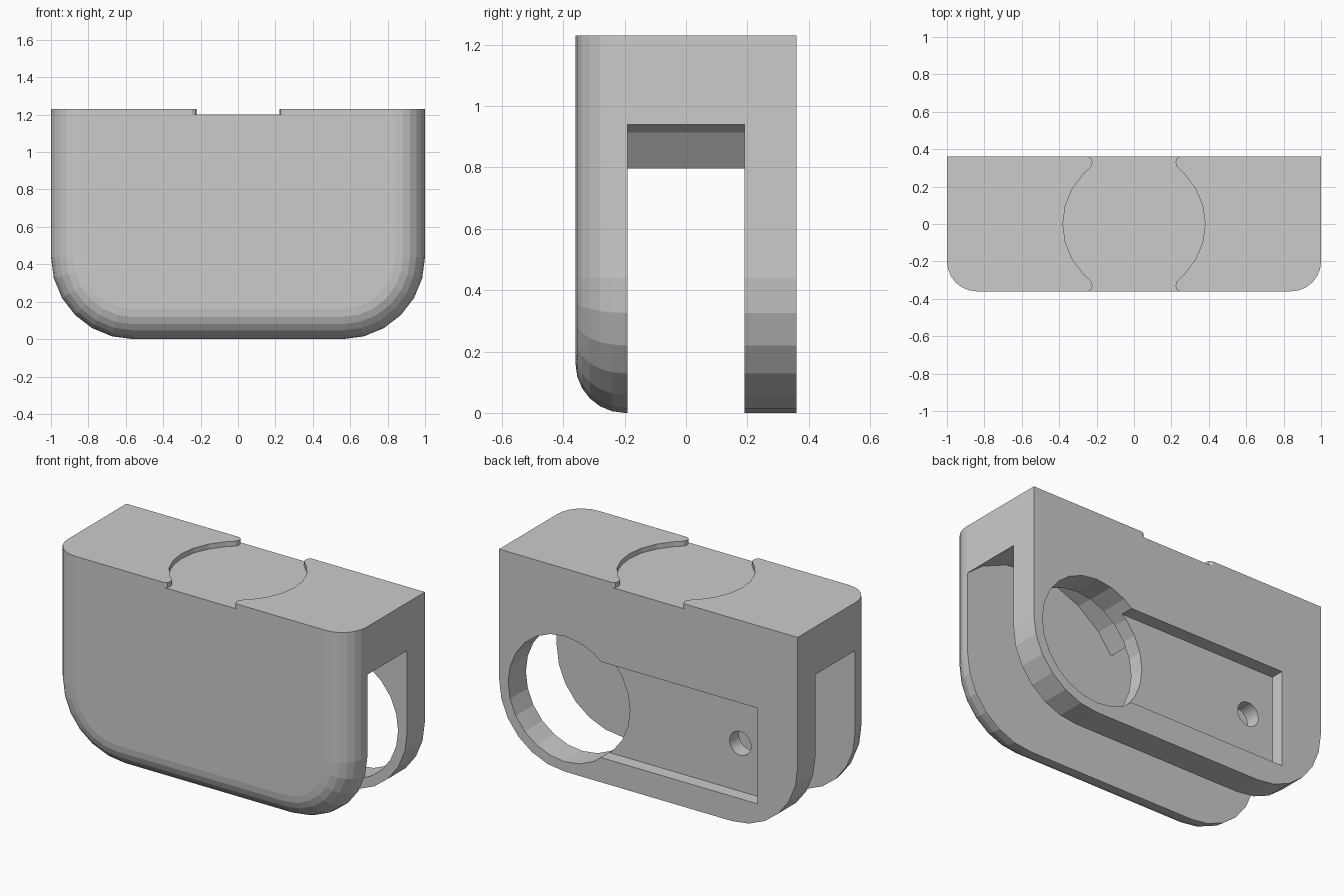
import bpy, bmesh
from math import sin, cos, radians

if "Cube" in bpy.data.objects:
    bpy.data.objects.remove(bpy.data.objects["Cube"])

CX, CZ = 0.56, 0.44          # centre shared by corner, hole and slot arcs
TOP, BACK = 1.23, 0.36


def arc(cx, cy, r, a0, a1, step=15):
    n = round(abs(a1 - a0) / step)
    return [(cx + r * cos(radians(a0 + (a1 - a0) * i / n)),
             cy + r * sin(radians(a0 + (a1 - a0) * i / n))) for i in range(n + 1)]


def loft(name, rings):
    """Skin a stack of equal-length 3D rings and cap both ends."""
    bm = bmesh.new()
    loops = [[bm.verts.new(p) for p in ring] for ring in rings]
    n = len(loops[0])
    for a, b in zip(loops, loops[1:]):
        for i in range(n):
            j = (i + 1) % n
            bm.faces.new((a[i], a[j], b[j], b[i]))
    bm.faces.new(loops[0])
    bm.faces.new(loops[-1])
    bmesh.ops.recalc_face_normals(bm, faces=bm.faces)
    mesh = bpy.data.meshes.new(name)
    bm.to_mesh(mesh)
    bm.free()
    obj = bpy.data.objects.new(name, mesh)
    bpy.context.collection.objects.link(obj)
    return obj


def prism_y(name, pts, y0, y1):
    return loft(name, [[(x, y, z) for x, z in pts] for y in (y0, y1)])


def prism_z(name, pts, z0, z1):
    return loft(name, [[(x, y, z) for x, y in pts] for z in (z0, z1)])


def cut(obj, cutter):
    cutter.hide_render = True
    mod = obj.modifiers.new(cutter.name, 'BOOLEAN')
    mod.operation = 'DIFFERENCE'
    mod.solver = 'EXACT'
    mod.object = cutter
    bpy.context.view_layer.objects.active = obj
    bpy.ops.object.modifier_apply(modifier=mod.name)
    bpy.data.objects.remove(cutter, do_unlink=True)


# Body: U outline, with the front rim rounded by shrinking rings
def outline(inset):
    r = 0.44 - inset
    return ([(1 - inset, TOP)] + arc(CX, CZ, r, 0, -90)
            + arc(-CX, CZ, r, -90, -180) + [(-1 + inset, TOP)])


R = 0.16
rings = []
for k in range(7):
    t = radians(90 - 15 * k)
    rings.append([(x, -BACK + R * (1 - sin(t)), z) for x, z in outline(R * (1 - cos(t)))])
rings.append([(x, BACK, z) for x, z in outline(0)])
body = loft("housing_body", rings)

# Slot between the plates: two overlapping arches, open below
right = [(CX + 0.67, -0.3)] + arc(CX, CZ, 0.67, 0, 135)
slot = right + [(0, 0.797)] + [(-x, z) for x, z in reversed(right)]
cut(body, prism_y("slot_cutter", slot, -0.19, 0.19))

# Shallow channel in the back plate
cut(body, prism_y("channel_cutter",
                  [(-0.73, 0.15), (CX, 0.15), (CX, 0.73), (-0.73, 0.73)], 0.28, 0.5))

# Large round opening and small pin hole in the back plate
for name, x, r in (("opening_cutter", CX, 0.38), ("pin_hole_cutter", -CX, 0.072)):
    cut(body, prism_y(name, arc(x, CZ, r, 0, 345), 0.05, 0.5))

# Top recess: disc with two necks and rounded lips
lip = [(0.245, 0.5), (0.245, 0.36), (0.228, 0.35), (0.222, 0.33), (0.228, 0.308), (0.245, 0.29)]
quarter = lip + arc(0, 0, 0.38, 45, 0)
half = quarter + [(x, -y) for x, y in reversed(quarter[:-1])]
cut(body, prism_z("top_recess_cutter", half + [(-x, y) for x, y in reversed(half)], 1.20, 1.4))
